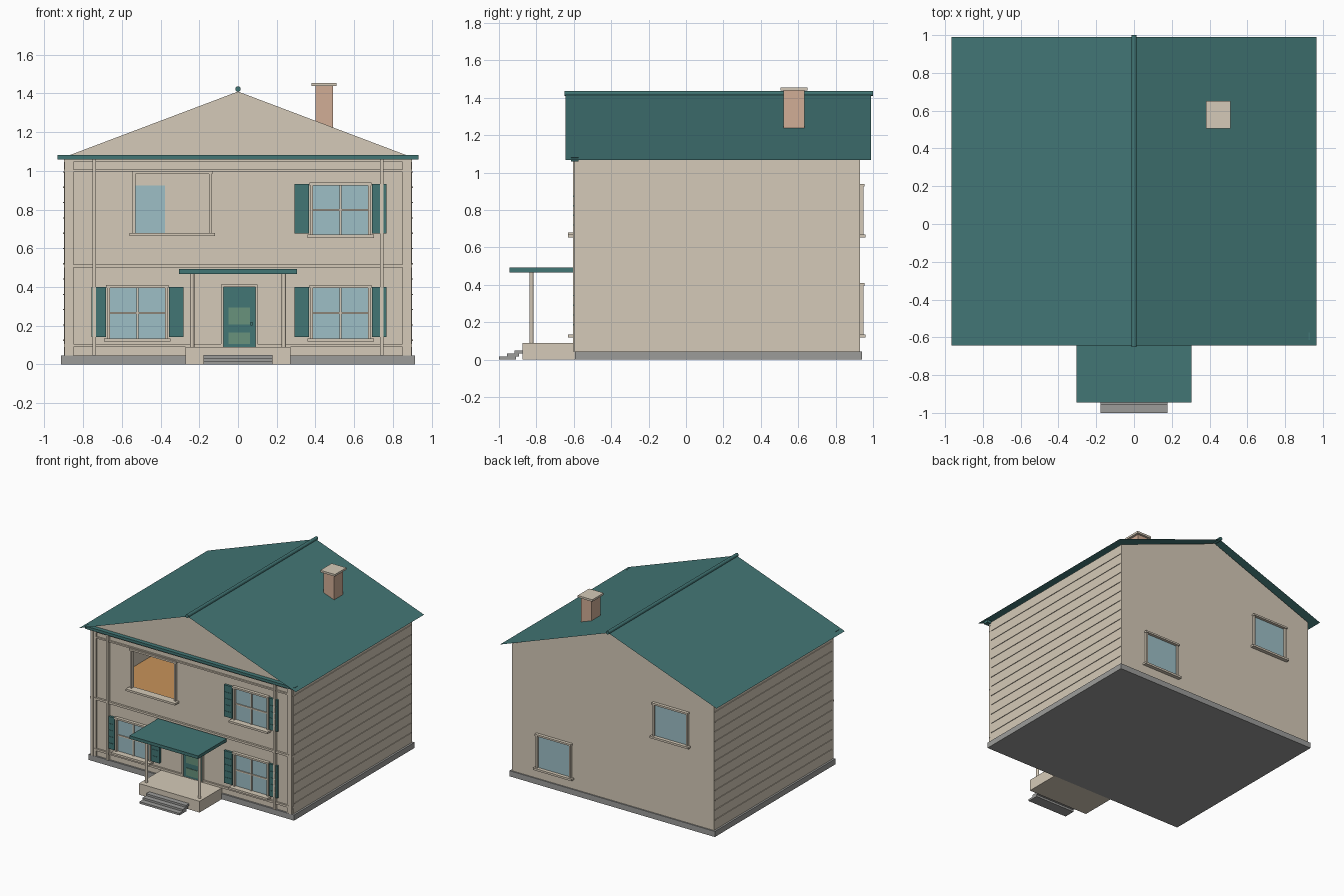
import bpy, bmesh, math
from mathutils import Matrix

if "Cube" in bpy.data.objects:
    bpy.data.objects.remove(bpy.data.objects["Cube"])


def mat(name, hexcol):
    rgb = [int(hexcol[i:i + 2], 16) / 255 for i in (0, 2, 4)]
    m = bpy.data.materials.new(name)
    m.diffuse_color = [((c + 0.055) / 1.055) ** 2.4 for c in rgb] + [1]
    m.use_nodes = True
    m.node_tree.nodes["Principled BSDF"].inputs["Base Color"].default_value = m.diffuse_color
    return m


TAN = mat("cream_siding", "d5cab8")
TEAL = mat("teal_paint", "427675")
GREY = mat("concrete", "9c9c9a")
GLASS = mat("glass", "9dbfc6")
BRICK = mat("brick", "d1ad96")
WOOD = mat("wood_floor", "c8935a")
GREEN = mat("door_panel", "68927c")


def finish(name, bm, m):
    me = bpy.data.meshes.new(name)
    bm.to_mesh(me)
    bm.free()
    me.materials.append(m)
    ob = bpy.data.objects.new(name, me)
    bpy.context.collection.objects.link(ob)
    return ob


def boxes(name, m, *dims):
    """One object from boxes given as (x0, x1, y0, y1, z0, z1)."""
    bm = bmesh.new()
    for x0, x1, y0, y1, z0, z1 in dims:
        mx = (Matrix.Translation(((x0 + x1) / 2, (y0 + y1) / 2, (z0 + z1) / 2))
              @ Matrix.Diagonal((abs(x1 - x0), abs(y1 - y0), abs(z1 - z0), 1)))
        bmesh.ops.create_cube(bm, size=1, matrix=mx)
    return finish(name, bm, m)


def rod(name, m, r, length, mx, sides=8):
    bm = bmesh.new()
    bmesh.ops.create_cone(bm, cap_ends=True, segments=sides, radius1=r, radius2=r,
                          depth=length, matrix=mx)
    return finish(name, bm, m)


# Facade coordinates: u across as seen from outside, d outward from the wall
FRONT, BACK = (1, -0.58), (-1, 0.93)


def on(side, u0, u1, d0, d1, z0, z1):
    s, y = side
    return (s * u0, s * u1, y - s * d0, y - s * d1, z0, z1)


def wall(name, side, us, zs, holes):
    """Panelled wall with rectangular openings."""
    s, y = side
    bm = bmesh.new()
    for a, b in zip(us, us[1:]):
        for c, e in zip(zs, zs[1:]):
            u, z = (a + b) / 2, (c + e) / 2
            if any(h[0] < u < h[1] and h[2] < z < h[3] for h in holes):
                continue
            bm.faces.new([bm.verts.new((s * p, y, q))
                          for p, q in ((a, c), (b, c), (b, e), (a, e))])
    bmesh.ops.remove_doubles(bm, verts=bm.verts, dist=1e-4)
    ob = finish(name, bm, TAN)
    mod = ob.modifiers.new("thickness", 'SOLIDIFY')
    mod.thickness, mod.offset = 0.015, -1
    return ob


def frame(name, side, u0, u1, z0, z1, t=0.014):
    """Casing around an opening, plus a projecting sill and head."""
    boxes(name, TAN,
          on(side, u0 - t, u0, -0.01, 0.018, z0, z1),
          on(side, u1, u1 + t, -0.01, 0.018, z0, z1),
          on(side, u0 - t - 0.005, u1 + t + 0.005, -0.01, 0.025, z1, z1 + t))
    boxes(name + "_sill", TAN, on(side, u0 - 0.03, u1 + 0.03, -0.01, 0.05 if side is FRONT else 0.03,
                                  z0 - 0.016, z0))


def window(name, side, c, z0, z1, detailed):
    h = 0.142
    boxes(name + "_glass", GLASS, on(side, c - h, c + h, -0.008, 0.002, z0, z1))
    frame(name + "_frame", side, c - h, c + h, z0, z1)
    if detailed:
        zm = (z0 + z1) / 2
        boxes(name + "_mullions", TAN,
              on(side, c - 0.005, c + 0.005, 0, 0.01, z0, z1),
              on(side, c - h, c + h, 0, 0.01, zm - 0.005, zm + 0.005))
        for k, tag in ((-1, "left"), (1, "right")):
            a, b = c + k * 0.163, c + k * 0.238
            boxes(f"{name}_shutter_{tag}", TEAL, on(side, a, b, 0, 0.018, z0 + 0.006, z1 + 0.006),
                  *[on(side, a + k * 0.01, b - k * 0.01, 0.018, 0.021,
                       z0 + i * (z1 - z0) / 5 - 0.003, z0 + i * (z1 - z0) / 5 + 0.003)
                    for i in range(1, 5)])


# Foundation and walls
boxes("foundation", GREY, (-0.915, 0.915, -0.594, 0.94, 0, 0.045))
LO, HI = (0.135, 0.395), (0.67, 0.925)
front_wins = [("front_lower_left", -0.52, LO), ("front_lower_right", 0.53, LO),
              ("front_upper_right", 0.53, HI)]
back_wins = [("back_lower", -0.52, LO), ("back_upper", 0.52, HI)]
OPEN = (-0.53, -0.15, 0.68, 0.985)
DOOR = (-0.075, 0.09, 0.10, 0.40)


def rects(wins):
    return [(c - 0.142, c + 0.142, *z) for _, c, z in wins]


def cuts(lo, hi, rs, i):
    return sorted({lo, hi, *[round(v, 4) for r in rs for v in r[i:i + 2]]})


for nm, side, wins, extra in (("front_wall", FRONT, front_wins, [OPEN, DOOR]),
                              ("back_wall", BACK, back_wins, [])):
    rs = rects(wins) + extra
    wall(nm, side, cuts(-0.9, 0.9, rs, 0), cuts(0.045, 1.07, rs, 2), rs)
    for w, c, z in wins:
        window(w, side, c, *z, side is FRONT)

for s, tag in ((1, "right"), (-1, "left")):
    boxes(f"{tag}_wall", TAN, (s * 0.885, s * 0.9, -0.567, 0.917, 0.045, 1.07))
    boxes(f"{tag}_siding_battens", TAN,
          *[(s * 0.9, s * 0.905, -0.567, 0.917, z - 0.003, z + 0.003)
            for z in [0.125 + 0.079 * i for i in range(12)]])

# Interior floor seen through the open upper window
boxes("upper_floor", WOOD, (-0.885, 0.885, -0.565, 0.915, 0.54, 0.555))
frame("open_window_frame", FRONT, *OPEN)

# Gable ends
for nm, (s, y) in (("front_gable", FRONT), ("back_gable", BACK)):
    bm = bmesh.new()
    bm.faces.new([bm.verts.new((s * u, y, z)) for u, z in ((-0.9, 1.07), (0.9, 1.07), (0, 1.41))])
    g = finish(nm, bm, TAN)
    mod = g.modifiers.new("thickness", 'SOLIDIFY')
    mod.thickness, mod.offset = 0.015, -1

# Front trim: corner boards, pilasters, belts, frieze
boxes("corner_boards", TAN, *[on(FRONT, s * a, s * b, -0.01, d, 0.045, 1.06) for s in (-1, 1)
                              for a, b, d in ((0.85, 0.872, 0.012), (0.872, 0.897, 0.018))])
boxes("pilasters", TAN, *[on(FRONT, s * 0.735, s * 0.752, 0, 0.024, 0.045, 1.06) for s in (-1, 1)])
boxes("belt_trim", TAN, on(FRONT, -0.9, 0.9, 0, 0.016, 0.50, 0.517),
      on(FRONT, -0.9, DOOR[0], 0, 0.014, 0.09, 0.106), on(FRONT, DOOR[1], 0.9, 0, 0.014, 0.09, 0.106),
      on(FRONT, -0.9, 0.9, 0, 0.012, 0.995, 1.007), on(FRONT, -0.9, 0.9, 0, 0.016, 1.045, 1.06))
boxes("front_fascia", TEAL, (-0.933, 0.933, -0.615, -0.575, 1.06, 1.082))

# Roof: thin sheet folded over the ridge
bm = bmesh.new()
prof = [(-0.965, 1.067), (0, 1.418), (0.965, 1.067)]
rows = [[bm.verts.new((x, y, z)) for x, z in prof] for y in (-0.643, 0.99)]
for i in range(2):
    bm.faces.new((rows[0][i], rows[0][i + 1], rows[1][i + 1], rows[1][i]))
finish("roof", bm, TEAL)
rod("ridge_cap", TEAL, 0.014, 1.65,
    Matrix.Translation((0, 0.175, 1.423)) @ Matrix.Rotation(math.pi / 2, 4, 'X'), 12)

# Chimney
boxes("chimney", BRICK, (0.40, 0.492, 0.52, 0.633, 1.2, 1.442))
boxes("chimney_cap", TAN, (0.38, 0.51, 0.505, 0.65, 1.438, 1.454))

# Door
boxes("door", TEAL, on(FRONT, *DOOR[:2], -0.015, 0.004, 0.09, 0.40))
boxes("door_panels", GREEN, on(FRONT, -0.05, 0.062, 0, 0.008, 0.205, 0.295),
      on(FRONT, -0.05, 0.062, 0, 0.008, 0.105, 0.165))
boxes("door_handle", TEAL, on(FRONT, 0.064, 0.076, 0, 0.02, 0.202, 0.218))
boxes("door_casing", TAN, on(FRONT, -0.087, -0.075, 0, 0.016, 0.09, 0.412),
      on(FRONT, 0.09, 0.102, 0, 0.016, 0.09, 0.412),
      on(FRONT, -0.075, 0.09, 0, 0.016, 0.40, 0.412))

# Porch
boxes("porch_slab", TAN, (-0.27, 0.27, -0.875, -0.59, 0, 0.09))
for i in range(3):
    boxes(f"porch_step_{i + 1}", GREY, (-0.178, 0.178, -1 + 0.042 * i, -0.91 + 0.0175 * i,
                                        0.016 * i, 0.016 * i + 0.016))
for s, tag in ((-1, "left"), (1, "right")):
    rod(f"porch_post_{tag}", TAN, 0.011, 0.385, Matrix.Translation((s * 0.237, -0.826, 0.28)), 12)
boxes("porch_roof", TEAL, (-0.305, 0.305, -0.945, -0.58, 0.467, 0.492))
